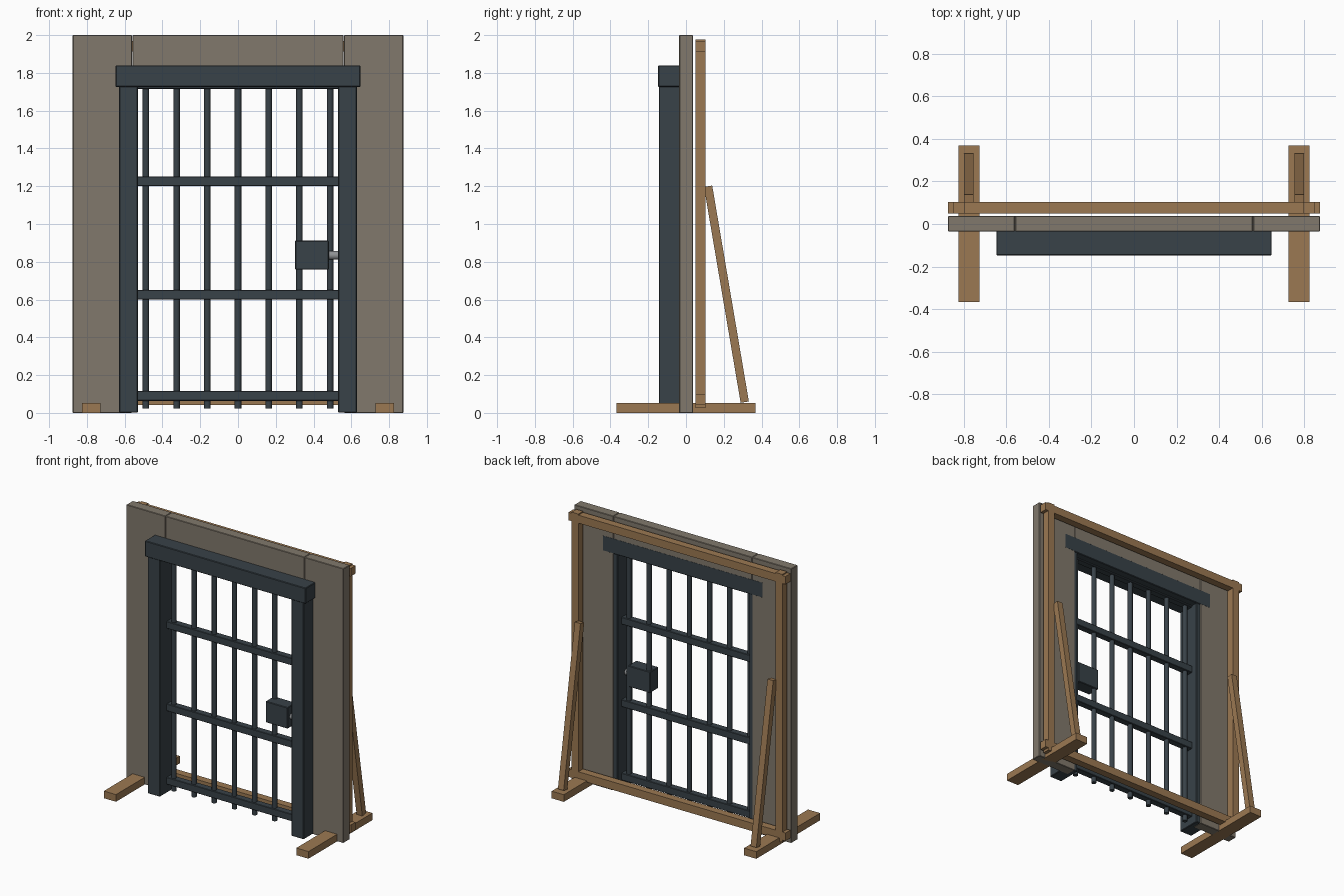
import bpy, math
from mathutils import Vector

if "Cube" in bpy.data.objects:
    bpy.data.objects.remove(bpy.data.objects["Cube"])


def material(name, rgb):
    m = bpy.data.materials.new(name)
    m.diffuse_color = (*rgb, 1)
    m.use_nodes = True
    m.node_tree.nodes["Principled BSDF"].inputs["Base Color"].default_value = m.diffuse_color
    return m


STONE = material("stone", (0.22, 0.19, 0.15))
IRON = material("iron", (0.04, 0.054, 0.065))
STEEL = material("steel", (0.28, 0.29, 0.30))
WOOD = material("wood", (0.33, 0.19, 0.085))


def box(name, x, y, z, mat, bevel=0.0):
    """Box from (min, max) ranges on each axis."""
    bpy.ops.mesh.primitive_cube_add(size=1, location=[sum(r) / 2 for r in (x, y, z)])
    o = bpy.context.object
    o.name = name
    o.scale = [r[1] - r[0] for r in (x, y, z)]
    bpy.ops.object.transform_apply(location=False, rotation=False, scale=True)
    o.data.materials.append(mat)
    if bevel:
        b = o.modifiers.new("edge", "BEVEL")
        b.width, b.segments = bevel, 1
    return o


def rod(name, a, b, r, mat, sides=12):
    a, b = Vector(a), Vector(b)
    d = b - a
    bpy.ops.mesh.primitive_cylinder_add(vertices=sides, radius=r, depth=d.length, location=(a + b) / 2)
    o = bpy.context.object
    o.name = name
    o.rotation_euler = d.to_track_quat("Z", "Y").to_euler()
    o.data.materials.append(mat)
    bpy.ops.object.shade_smooth_by_angle(angle=math.radians(40))
    return o


def span(s, a, b):
    """Range mirrored to side s."""
    return tuple(sorted((s * a, s * b)))


WALL_Y = (-0.036, 0.0375)
FRAME_Y = (0.049, 0.104)
DOOR_Y = -0.04

for s, side in ((-1, "left"), (1, "right")):
    # Wall flat, iron jamb and timber stand on each side
    box(f"wall_panel_{side}", span(s, 0.561, 0.875), WALL_Y, (0, 2), STONE, 0.003)
    box(f"door_jamb_{side}", span(s, 0.53, 0.63), (-0.143, 0.032), (0.002, 1.74), IRON, 0.004)
    box(f"stand_post_{side}", span(s, 0.795, 0.85), FRAME_Y, (0.025, 1.978), WOOD)
    box(f"stand_foot_{side}", span(s, 0.727, 0.825), (-0.367, 0.369), (0, 0.052), WOOD)
    # Leaning brace
    top, base = Vector((s * 0.777, 0.117, 1.2)), Vector((s * 0.777, 0.311, 0.057))
    d = top - base
    h = d.length / 2
    brace = box(f"stand_brace_{side}", (-0.023, 0.023), (-0.022, 0.022), (-h, h), WOOD)
    brace.location = (top + base) / 2
    brace.rotation_euler = (math.atan2(-d.y, d.z), 0, 0)

# Wall above the door and the iron lintel
box("wall_panel_top", (-0.559, 0.559), WALL_Y, (1.77, 2), STONE, 0.003)
box("door_lintel", (-0.648, 0.648), (-0.148, 0.038), (1.726, 1.84), IRON, 0.004)

# Timber rails
box("stand_rail_bottom", (-0.875, 0.875), FRAME_Y, (0.042, 0.1), WOOD)
box("stand_rail_top", (-0.875, 0.875), FRAME_Y, (1.912, 1.97), WOOD)

# Barred door
for i in range(7):
    x = (i - 3) * 0.1625
    rod(f"door_bar_{i + 1}", (x, DOOR_Y, 0.022), (x, DOOR_Y, 1.75), 0.0175, IRON)
for i, z in enumerate((0.09, 0.625, 1.226, 1.742)):
    box(f"door_crossbar_{i + 1}", (-0.535, 0.535), (DOOR_Y - 0.025, DOOR_Y + 0.025),
        (z - 0.026, z + 0.026), IRON, 0.003)

# Lock case and bolt
box("lock_case", (0.302, 0.481), (-0.115, -0.018), (0.758, 0.912), IRON, 0.004)
rod("lock_bolt", (0.46, -0.07, 0.834), (0.55, -0.07, 0.834), 0.023, STEEL)
